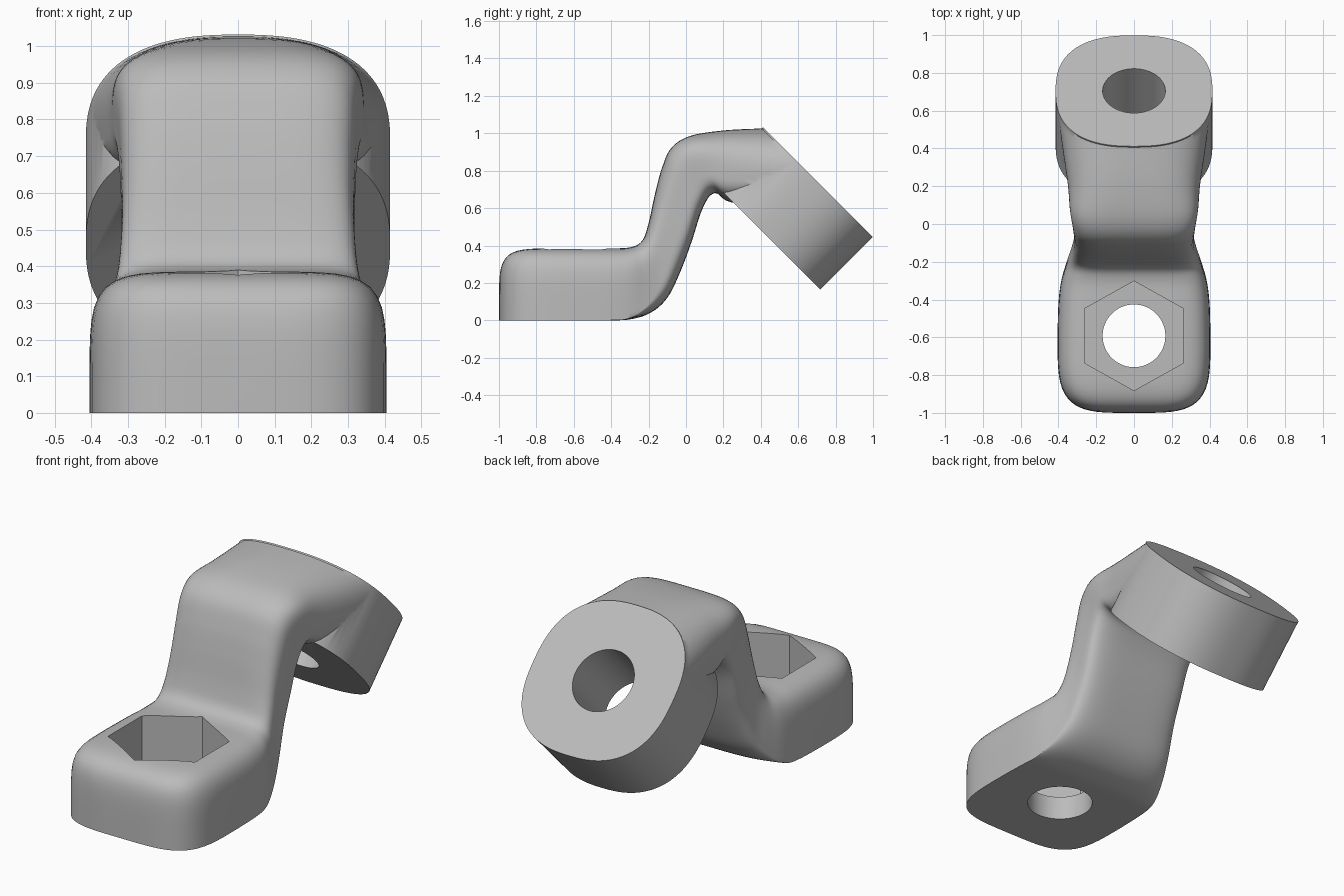
import bpy, bmesh, math
from mathutils import Vector, Matrix

cube = bpy.data.objects.get("Cube")
if cube:
    bpy.data.objects.remove(cube, do_unlink=True)

gray = bpy.data.materials.new("plain gray")
gray.use_nodes = True
gray.diffuse_color = (0.5, 0.5, 0.5, 1)
gray.node_tree.nodes["Principled BSDF"].inputs["Base Color"].default_value = gray.diffuse_color

SIDES = 96
HEAD_POWER = 2.5


def radius(angle, power):
    """Polar radius of a unit superellipse."""
    c, s = abs(math.cos(angle)), abs(math.sin(angle))
    return (c ** power + s ** power) ** (-1 / power)


def loft(name, rings):
    """Skin a list of equal closed rings and cap both ends."""
    bm = bmesh.new()
    loops = [[bm.verts.new(p) for p in ring] for ring in rings]
    for a, b in zip(loops, loops[1:]):
        for i in range(len(a)):
            j = (i + 1) % len(a)
            bm.faces.new((a[i], a[j], b[j], b[i]))
    bm.faces.new(loops[0])
    bm.faces.new(loops[-1])
    bmesh.ops.recalc_face_normals(bm, faces=bm.faces)
    mesh = bpy.data.meshes.new(name)
    bm.to_mesh(mesh)
    bm.free()
    mesh.materials.append(gray)
    obj = bpy.data.objects.new(name, mesh)
    bpy.context.collection.objects.link(obj)
    return obj


def prism(name, centre, size, depth, sides, tilt=0, power=2, turn=0):
    """Superellipse prism, centred, tilted about x."""
    place = Matrix.Translation(centre) @ Matrix.Rotation(tilt, 4, 'X')
    angles = [turn + math.tau * i / sides for i in range(sides)]
    outline = [(size * radius(a, power) * math.cos(a),
                size * radius(a, power) * math.sin(a)) for a in angles]
    return loft(name, [[place @ Vector((x, y, z)) for x, y in outline]
                       for z in (-depth / 2, depth / 2)])


def section(ty, tz, by, bz, width, low, power):
    """Ring between a top and a bottom point; low is the rounded underside share."""
    top, bottom = Vector((0, ty, tz)), Vector((0, by, max(bz, 0)))
    span = top - bottom
    low = max(low, 0)
    centre = bottom + span * low
    ring = []
    for i in range(SIDES):
        a = math.tau * i / SIDES
        upper = i <= SIDES // 2
        p = power if upper else 2 + (power - 2) * min(1, low / 0.4)
        r = radius(a, p)
        up = r * math.sin(a) * ((1 - low) if upper else low)
        ring.append(centre + span * up + Vector((width * r * math.cos(a), 0, 0)))
    return ring


def blend(a, b, c, d, t):
    """Smooth interpolation from b to c."""
    return [0.5 * (2 * q + (r - p) * t + (2 * p - 5 * q + 4 * r - s) * t * t
                   + (3 * q - p - 3 * r + s) * t ** 3) for p, q, r, s in zip(a, b, c, d)]


# Rounded front half of the foot
rings = []
for k in range(18):
    s = 1 - (0.03 + 0.97 * k / 18) ** 3
    y = -0.59 - 0.41 * s
    rings.append(section(y, 0.385 * (1 - s ** 6) ** (1 / 6), y, 0,
                         0.405 * (1 - s ** 4) ** (1 / 4), 0, 6))

# Back of the foot, neck and bend: top y z, bottom y z, half width, low, power
keys = [
    (-0.59, 0.385, -0.59, 0, 0.405, 0, 6),
    (-0.42, 0.385, -0.42, 0, 0.40, 0, 6),
    (-0.30, 0.39, -0.30, 0.005, 0.385, 0.02, 6),
    (-0.235, 0.425, -0.19, 0.04, 0.355, 0.14, 5.5),
    (-0.20, 0.52, -0.10, 0.12, 0.33, 0.3, 5),
    (-0.165, 0.68, -0.03, 0.26, 0.317, 0.4, 4.5),
    (-0.13, 0.81, 0.03, 0.42, 0.318, 0.4, 4.5),
    (-0.08, 0.92, 0.09, 0.60, 0.325, 0.4, 4.5),
    (0.02, 0.985, 0.155, 0.68, 0.34, 0.4, 4),
    (0.20, 1.015, 0.28, 0.63, 0.355, 0.35, 3.2),
    (0.406, 1.026, 0.70, 0.735, 0.412, 0, HEAD_POWER),
]
padded = [keys[0]] + keys + [keys[-1]]
STEPS = 6
for i in range(len(keys) - 1):
    for k in range(STEPS):
        rings.append(section(*blend(*padded[i:i + 4], k / STEPS)))
rings.append(section(*keys[-1]))
bracket = loft("bracket_body", rings)

# Tilted head plate, bolt holes and hexagonal nut pocket
TILT = -math.pi / 4
HEAD = (0, 0.565, 0.598)
FOOT = (0, -0.592, 0)
head = prism("head_plate", HEAD, 0.415, 0.396, 128, TILT, HEAD_POWER)
head_hole = prism("head_hole", HEAD, 0.166, 0.6, 64, TILT)
foot_hole = prism("foot_hole", FOOT, 0.166, 0.6, 64)
pocket = prism("nut_pocket", (0, FOOT[1], 0.38), 0.29, 0.5, 6, turn=math.pi / 6)
pocket.data.transform(Matrix.Diagonal((1.035, 1, 1, 1)))

bpy.context.view_layer.objects.active = bracket
bracket.select_set(True)
for tool, mode in ((head, 'UNION'), (head_hole, 'DIFFERENCE'),
                   (foot_hole, 'DIFFERENCE'), (pocket, 'DIFFERENCE')):
    mod = bracket.modifiers.new(tool.name, 'BOOLEAN')
    mod.operation, mod.object, mod.solver = mode, tool, 'EXACT'
    bpy.ops.object.modifier_apply(modifier=mod.name)
    bpy.data.objects.remove(tool, do_unlink=True)

bpy.ops.object.shade_smooth_by_angle(angle=math.radians(32))
